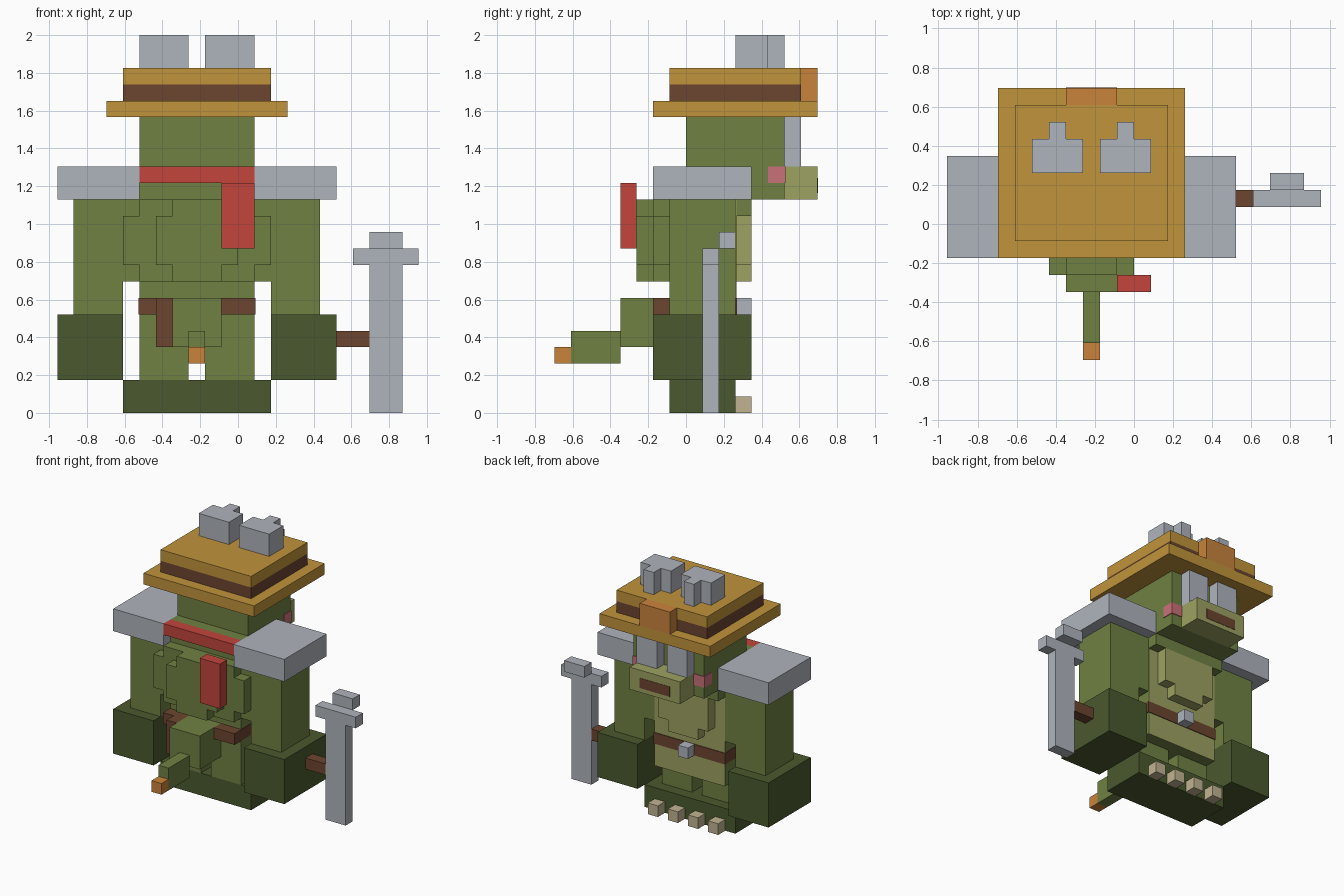
import bpy
import bmesh
from mathutils import Matrix, Vector

cube = bpy.data.objects.get("Cube")
if cube:
    bpy.data.objects.remove(cube, do_unlink=True)

U = 2 / 23        # edge of one block
MID = -2.5        # mirror plane of the body, in blocks
T = 0.06          # thickness of painted plates, in blocks


def material(name, hex_code):
    srgb = [int(hex_code[i:i + 2], 16) / 255 for i in (0, 2, 4)]
    color = [((c + 0.055) / 1.055) ** 2.4 for c in srgb] + [1]
    mat = bpy.data.materials.new(name)
    mat.use_nodes = True
    mat.diffuse_color = color
    mat.node_tree.nodes["Principled BSDF"].inputs["Base Color"].default_value = color
    return mat


GREEN = material("skin green", "708142")
LIGHT = material("belly green", "9DA261")
DARK = material("dark green", "4A592E")
GREY = material("steel grey", "AFB4BC")
GOLD = material("hat gold", "C0943B")
BROWN = material("leather brown", "6C452F")
RED = material("scarf red", "C2453B")
ORANGE = material("orange", "CA843C")
PINK = material("cheek pink", "C97179")
BONE = material("claw bone", "C1B491")


def part(name, mat, *boxes, mirror=False):
    """Join boxes given as (x0, x1, y0, y1, z0, z1) in blocks."""
    bm = bmesh.new()
    boxes = list(boxes)
    if mirror:
        boxes += [(2 * MID - b[1], 2 * MID - b[0], *b[2:]) for b in boxes]
    for x0, x1, y0, y1, z0, z1 in boxes:
        center = Vector((x0 + x1, y0 + y1, z0 + z1)) * U / 2
        size = Vector((x1 - x0, y1 - y0, z1 - z0)) * U
        bmesh.ops.create_cube(bm, size=1, matrix=Matrix.Translation(center) @ Matrix.Diagonal(size).to_4x4())
    mesh = bpy.data.meshes.new(name)
    bm.to_mesh(mesh)
    bm.free()
    mesh.materials.append(mat)
    obj = bpy.data.objects.new(name, mesh)
    bpy.context.collection.objects.link(obj)
    return obj


# Feet and legs
part("feet", DARK, (-7, 2, -1, 3, 0, 2))
part("toe_claws", BONE, (0, 1, 3, 4, 0, 1), (-2, -1, 3, 4, 0, 1), mirror=True)
part("legs", GREEN, (-2, 1, -1, 2, 2, 4), mirror=True)

# Torso, chest and belly
part("torso", GREEN, (-6, 1, -1, 3, 4, 8), (-7, 2, -1, 3, 8, 13), (-6, 1, -1, 4, 13, 15))
part("belly", LIGHT, (-6, 1, 3, 3 + T, 4, 13))
part("chest", LIGHT, (-5, 0, 3, 4, 9, 12), (-4, -1, 3, 4, 8, 9))
part("chest_top", GREEN, (-6, 1, 3, 4, 12, 13))

# Belt
part("belt", BROWN, (-6 - T, 1 + T, -2, 3 + 2 * T, 6, 7))
part("belt_strap", BROWN, (-5, -4, -3, -2, 4, 7))
part("belt_buckle", GREY, (-3, -2, 3, 4, 6, 7))

# Stepped back shell
part("back_shell", GREEN, (-7, 2, -2, -1, 9, 12), (-6, 1, -2, -1, 8, 13),
     (-5, 0, -3, -2, 9, 12), (-4, -1, -3, -2, 8, 13))

# Tail
part("tail", GREEN, (-4, -1, -4, -1, 4, 7), (-3, -2, -7, -4, 3, 5))
part("tail_tip", ORANGE, (-3, -2, -8, -7, 3, 4))

# Arms, hands and shoulders
part("arms", GREEN, (2, 5, -1, 3, 6, 13), mirror=True)
part("hands", DARK, (2, 6, -2, 4, 2, 6), mirror=True)
part("shoulder_plates", GREY, (1, 6, -2, 4, 13, 15), mirror=True)

# Scarf
part("scarf_collar", RED, (-6, 1, -2, -1, 14, 15))
part("scarf_tail", RED, (-1, 1, -4, -3, 10, 14))

# Head
part("head", GREEN, (-6, 1, 0, 6, 15, 18), (-6, 1, 4, 6, 13, 15))
part("snout", LIGHT, (-5, 0, 6, 8, 13, 15))
part("mouth", BROWN, (-4, -1, 8 - T, 8 + T / 2, 13.4, 14.3))
part("cheeks", PINK, (0, 1 + T, 5, 6 + T, 14, 15), mirror=True)
part("eyes", GREY, (-2, 0, 6, 7, 15, 18), mirror=True)

# Hat
part("hat_brim", GOLD, (-8, 3, -2, 8, 18, 19))
part("hat_band", BROWN, (-7, 2, -1, 7, 19, 20))
part("hat_crown", GOLD, (-7, 2, -1, 7, 20, 21))
part("hat_badge", ORANGE, (-4, -1, 7, 8, 19, 21))
part("hat_goggles", GREY, (-2, 1, 3, 5, 21, 23), (-1, 0, 5, 6, 21, 23), mirror=True)

# Weapon beside the left hand
part("weapon_handle", BROWN, (6, 8, 1, 2, 4, 5))
part("weapon_blade", GREY, (8, 10, 1, 2, 0, 10), (7, 11, 1, 2, 9, 10), (8, 10, 2, 3, 10, 11))
